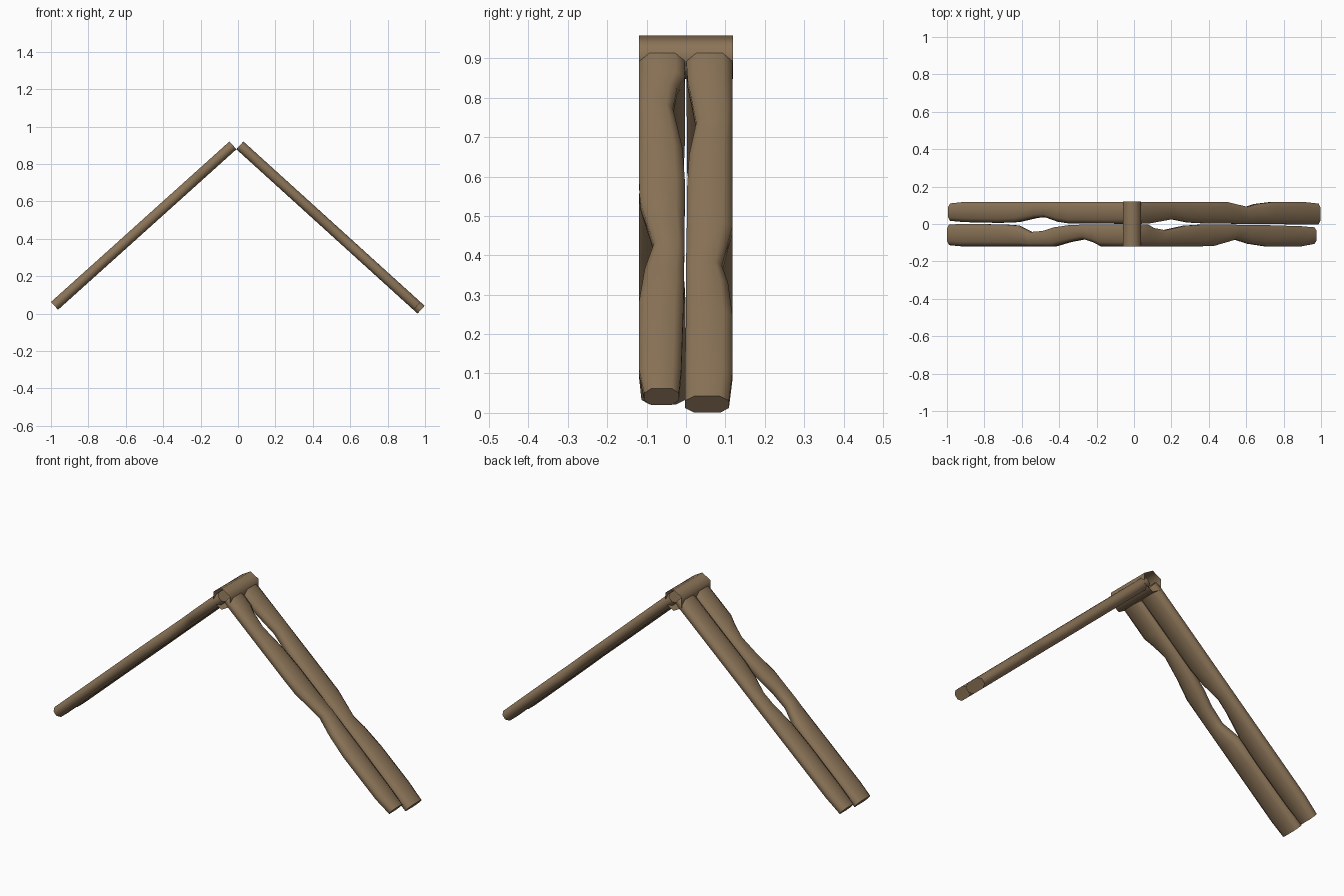
import bpy, bmesh, math
from mathutils import Vector

wood = bpy.data.materials.new("weathered brown wood")
wood.diffuse_color = (0.26, 0.175, 0.097, 1)

HALF_THICK = 0.028
# flattened round section: (across 0..1 from inner to outer edge, thickness -1..1)
SECTION = [(0, -0.45), (0.2, -1), (0.8, -1), (1, -0.45),
           (1, 0.45), (0.8, 1), (0.2, 1), (0, 0.45)]


def finish(name, bm):
    bmesh.ops.recalc_face_normals(bm, faces=bm.faces[:])
    me = bpy.data.meshes.new(name)
    bm.to_mesh(me)
    bm.free()
    me.materials.append(wood)
    ob = bpy.data.objects.new(name, me)
    bpy.context.collection.objects.link(ob)
    bpy.context.view_layer.objects.active = ob
    ob.select_set(True)
    bpy.ops.object.shade_smooth_by_angle(angle=math.radians(62))
    ob.select_set(False)
    return ob


def log(name, top, bottom, side, stations):
    """Sloping log; stations = (x, inner |y|, outer |y|) from ridge to eave."""
    top, bottom = Vector((top[0], 0, top[1])), Vector((bottom[0], 0, bottom[1]))
    d = (bottom - top).normalized()
    n = Vector((-d.z, 0, d.x)) if d.x > 0 else Vector((d.z, 0, -d.x))
    bm = bmesh.new()
    rings = []
    for x, yi, yo in stations:
        c = top.lerp(bottom, (x - top.x) / (bottom.x - top.x))
        rings.append([bm.verts.new(c + n * HALF_THICK * h + Vector((0, side * (yi + (yo - yi) * a), 0)))
                      for a, h in SECTION])
    k = len(SECTION)
    for r, s in zip(rings, rings[1:]):
        for i in range(k):
            bm.faces.new((r[i], r[(i + 1) % k], s[(i + 1) % k], s[i]))
    bm.faces.new(rings[0])
    bm.faces.new(rings[-1])
    return finish(name, bm)


# right slope, with pinched waists near the ridge and the middle
log("right_front_log", (0.01, 0.90), (0.957, 0.041), -1,
    [(0.01, 0.008, 0.113), (0.03, 0.002, 0.119), (0.07, 0.004, 0.119), (0.10, 0.022, 0.119),
     (0.16, 0.033, 0.119), (0.27, 0.009, 0.119), (0.36, 0.003, 0.119), (0.42, 0.003, 0.117),
     (0.54, 0.004, 0.082), (0.61, 0.005, 0.105), (0.70, 0.006, 0.119), (0.89, 0.012, 0.119),
     (0.957, 0.018, 0.106)])
log("right_back_log", (0.01, 0.90), (0.979, 0.0215), 1,
    [(0.01, 0.006, 0.114), (0.03, 0.001, 0.118), (0.08, 0.004, 0.118), (0.20, 0.026, 0.118),
     (0.29, 0.008, 0.118), (0.38, 0.003, 0.118), (0.49, 0.002, 0.118), (0.60, 0.0, 0.091),
     (0.65, 0.0, 0.107), (0.74, 0.0, 0.118), (0.90, -0.003, 0.118), (0.979, -0.002, 0.109)])

# left slope, with the open gap further down
log("left_front_log", (-0.027, 0.90), (-0.981, 0.042), -1,
    [(-0.027, 0.006, 0.114), (-0.05, 0.002, 0.119), (-0.17, 0.002, 0.119), (-0.21, 0.002, 0.098),
     (-0.26, 0.003, 0.081), (-0.34, 0.006, 0.096), (-0.42, 0.018, 0.119), (-0.48, 0.037, 0.119),
     (-0.55, 0.043, 0.119), (-0.62, 0.008, 0.119), (-0.70, 0.002, 0.119), (-0.92, 0.0, 0.119),
     (-0.981, 0.003, 0.113)])
log("left_back_log", (-0.027, 0.90), (-0.975, 0.047), 1,
    [(-0.027, 0.006, 0.114), (-0.05, 0.001, 0.118), (-0.34, 0.003, 0.118), (-0.40, 0.012, 0.118),
     (-0.47, 0.037, 0.118), (-0.52, 0.033, 0.118), (-0.62, 0.010, 0.118), (-0.72, 0.006, 0.118),
     (-0.90, 0.010, 0.118), (-0.975, 0.017, 0.110)])

# hollow six-sided ridge log, open at both ends
bm = bmesh.new()
rim = []
for i in range(6):
    a = math.radians(90 + 60 * i)
    x, z = -0.011 + 0.055 * math.cos(a), 0.903 + 0.055 * math.sin(a)
    rim.append((bm.verts.new((x, -0.119, z)), bm.verts.new((x, 0.119, z))))
for (a, b), (c, d) in zip(rim, rim[1:] + rim[:1]):
    bm.faces.new((a, b, d, c))
finish("ridge_log", bm)
